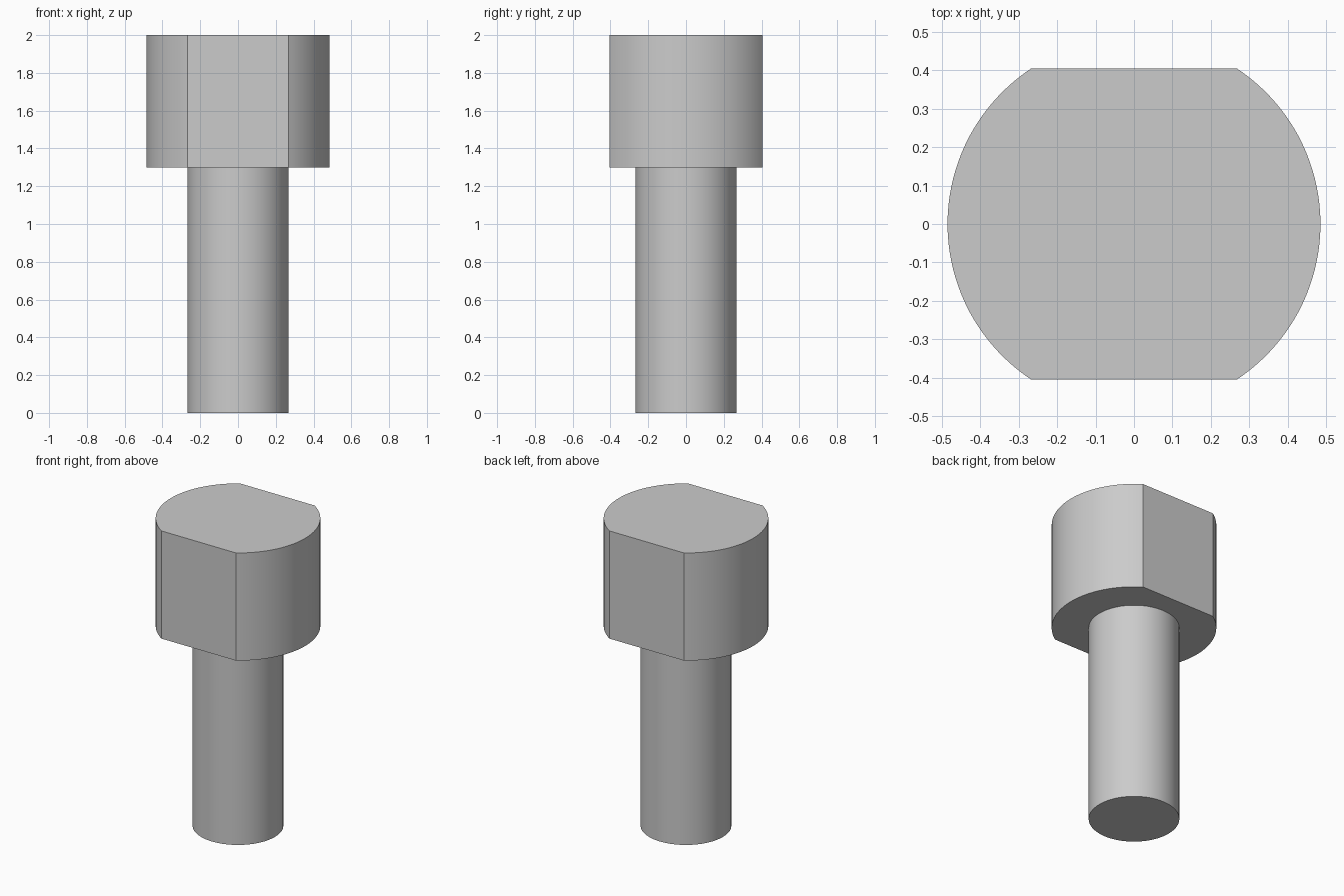
import bpy, bmesh
from math import sin, cos, pi, asin

if "Cube" in bpy.data.objects:
    bpy.data.objects.remove(bpy.data.objects["Cube"])


def arc(radius, start, end, steps):
    """Points along a circular arc, both ends included."""
    angles = [start + (end - start) * i / steps for i in range(steps + 1)]
    return [(radius * cos(a), radius * sin(a)) for a in angles]


def prism(name, outline, z0, z1):
    """Closed outline extruded straight up, with smooth curved sides."""
    bm = bmesh.new()
    base = bm.faces.new([bm.verts.new((x, y, z0)) for x, y in outline])
    new = bmesh.ops.extrude_face_region(bm, geom=[base], use_keep_orig=True)["geom"]
    top = [v for v in new if isinstance(v, bmesh.types.BMVert)]
    bmesh.ops.translate(bm, verts=top, vec=(0, 0, z1 - z0))
    bmesh.ops.recalc_face_normals(bm, faces=bm.faces)
    mesh = bpy.data.meshes.new(name)
    bm.to_mesh(mesh)
    bm.free()
    obj = bpy.data.objects.new(name, mesh)
    bpy.context.collection.objects.link(obj)
    bpy.ops.object.select_all(action='DESELECT')
    obj.select_set(True)
    bpy.context.view_layer.objects.active = obj
    bpy.ops.object.shade_smooth_by_angle(angle=pi / 6)
    return obj


SHAFT_R, HEAD_R, FLAT_Y = 0.267, 0.485, 0.404
SHOULDER_Z, TOP_Z = 1.30, 2.0

# Round shaft
prism("shaft", arc(SHAFT_R, 0, 2 * pi, 96)[:-1], 0, SHOULDER_Z)

# Round head cut by two parallel flats, front and back
half = asin(FLAT_Y / HEAD_R)
head_outline = arc(HEAD_R, -half, half, 40) + arc(HEAD_R, pi - half, pi + half, 40)
prism("head", head_outline, SHOULDER_Z, TOP_Z)
